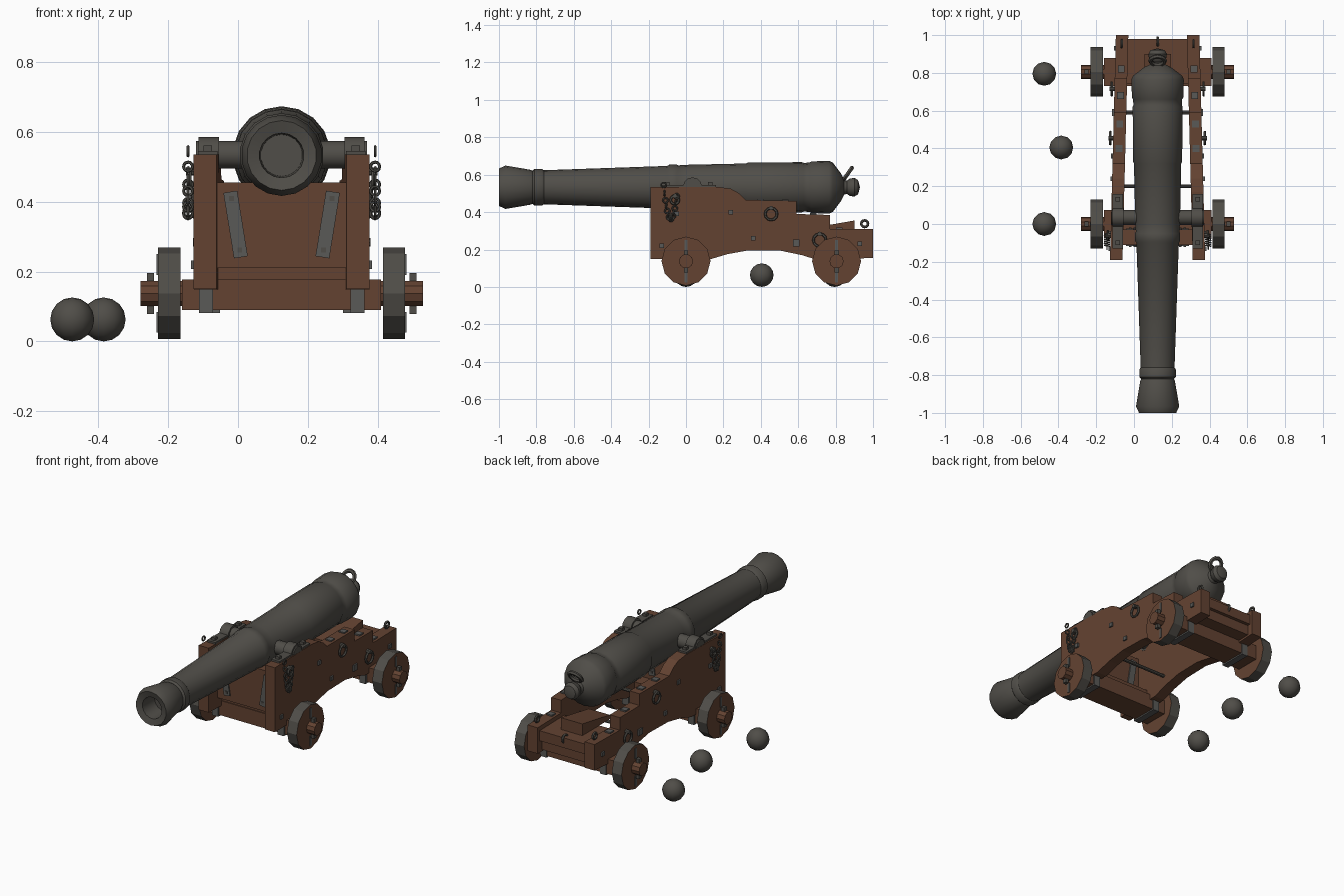
import bpy, bmesh, math
from mathutils import Vector

cube = bpy.data.objects.get("Cube")
if cube:
    bpy.data.objects.remove(cube, do_unlink=True)

C = 0.125          # centre line of the gun and carriage
SIDES = ((-1, "right"), (1, "left"))


def material(name, rgb):
    m = bpy.data.materials.new(name)
    m.use_nodes = True
    m.diffuse_color = (*rgb, 1)
    bsdf = m.node_tree.nodes["Principled BSDF"]
    bsdf.inputs["Base Color"].default_value = (*rgb, 1)
    bsdf.inputs["Roughness"].default_value = 0.8
    return m


WOOD = material("brown wood", (0.125, 0.055, 0.031))
IRON = material("dark iron", (0.08, 0.075, 0.065))
STRAP = material("grey strap iron", (0.1, 0.1, 0.095))


def finish(ob, name, mat, smooth=False):
    ob.name = ob.data.name = name
    ob.data.materials.append(mat)
    if smooth:
        bpy.ops.object.select_all(action="DESELECT")
        ob.select_set(True)
        bpy.context.view_layer.objects.active = ob
        bpy.ops.object.shade_smooth_by_angle(angle=math.radians(35))
    return ob


def from_bmesh(bm, name, mat, smooth=False):
    bmesh.ops.recalc_face_normals(bm, faces=bm.faces)
    me = bpy.data.meshes.new(name)
    bm.to_mesh(me)
    bm.free()
    ob = bpy.data.objects.new(name, me)
    bpy.context.collection.objects.link(ob)
    return finish(ob, name, mat, smooth)


def box(name, lo, hi, mat, rot=(0, 0, 0)):
    lo, hi = Vector(lo), Vector(hi)
    bpy.ops.mesh.primitive_cube_add(size=1, location=(lo + hi) / 2, rotation=rot)
    ob = bpy.context.object
    ob.scale = hi - lo
    return finish(ob, name, mat)


def rod_x(name, x0, x1, y, z, r, mat, sides=12, smooth=True):
    bpy.ops.mesh.primitive_cylinder_add(vertices=sides, radius=r, depth=abs(x1 - x0),
                                        location=((x0 + x1) / 2, y, z),
                                        rotation=(0, math.pi / 2, 0))
    return finish(bpy.context.object, name, mat, smooth)


def ring(name, loc, major, minor, rot=(0, math.pi / 2, 0)):
    bpy.ops.mesh.primitive_torus_add(major_segments=12, minor_segments=6, location=loc,
                                     rotation=rot, major_radius=major, minor_radius=minor)
    return finish(bpy.context.object, name, IRON, True)


def lathe_y(name, profile, x, z, mat, sides=18):
    """Turn (y, radius) points about a line along y; zero radius closes an end."""
    bm = bmesh.new()
    rings = []
    for y, r in profile:
        rings.append([bm.verts.new((x + r * math.sin(a), y, z + r * math.cos(a)))
                      for a in (2 * math.pi * i / sides for i in range(sides))])
    for a, b in zip(rings, rings[1:]):
        for i in range(sides):
            j = (i + 1) % sides
            bm.faces.new((a[i], a[j], b[j], b[i]))
    bmesh.ops.remove_doubles(bm, verts=bm.verts, dist=1e-5)
    return from_bmesh(bm, name, mat, True)


def slab_x(name, outline, x0, x1, mat, shear=0.0):
    """Extrude a (y, z) outline along x, leaning inwards towards the rear."""
    bm = bmesh.new()
    face = bm.faces.new([bm.verts.new((x0, y, z)) for y, z in outline])
    out = bmesh.ops.extrude_face_region(bm, geom=[face])
    for v in out["geom"]:
        if isinstance(v, bmesh.types.BMVert):
            v.co.x = x1
    for v in bm.verts:
        v.co.x += shear * (v.co.y + 0.19)
    return from_bmesh(bm, name, mat)


# Barrel with bore, muzzle swell, reinforcing bands, breech and knob
barrel = [(-0.88, 0), (-0.88, 0.06), (-0.99, 0.064), (-1.0, 0.1), (-0.965, 0.116),
          (-0.83, 0.093), (-0.82, 0.088), (-0.81, 0.098), (-0.77, 0.098), (-0.76, 0.091),
          (-0.1, 0.114), (-0.09, 0.121), (-0.05, 0.121), (-0.04, 0.117), (0.0, 0.12),
          (0.32, 0.127), (0.33, 0.132), (0.62, 0.134), (0.63, 0.13), (0.66, 0.132),
          (0.67, 0.138), (0.765, 0.141), (0.785, 0.132), (0.83, 0.072), (0.845, 0.04),
          (0.86, 0.035), (0.875, 0.046), (0.9, 0.05), (0.92, 0.038), (0.93, 0)]
lathe_y("barrel", barrel, C, 0.533, IRON)
rod_x("trunnions", C - 0.245, C + 0.245, 0.035, 0.535, 0.04, IRON)
ring("breeching_loop", (C, 0.865, 0.605), 0.038, 0.012, (math.radians(55), 0, 0))

# Side cheeks
cheek = [(-0.19, 0.15), (-0.19, 0.535), (0.17, 0.535), (0.24, 0.525), (0.285, 0.5),
         (0.32, 0.465), (0.59, 0.46), (0.59, 0.39), (0.77, 0.385), (0.77, 0.31),
         (1.0, 0.31), (1.0, 0.155), (0.7, 0.145), (0.62, 0.17), (0.5, 0.195),
         (0.33, 0.195), (0.22, 0.175), (0.12, 0.145)]


def cheek_x(y, off):
    return off - 0.026 * (y + 0.19)


for s, side in SIDES:
    slab_x(side + "_cheek", cheek, C + s * 0.186, C + s * 0.252, WOOD, -0.026 * s)

    # Cap over the trunnion
    rod_x(side + "_cap", C + s * 0.18, C + s * 0.238, 0.035, 0.535, 0.051, IRON)
    xs = sorted((C + s * 0.184, C + s * 0.24))
    box(side + "_cap_strap", (xs[0], -0.13, 0.533), (xs[1], 0.16, 0.546), IRON)
    for y in (-0.1, 0.13):
        box(side + "_cap_bolt", (C + s * 0.212 - 0.012, y - 0.012, 0.54),
            (C + s * 0.212 + 0.012, y + 0.012, 0.562), IRON)

    # Ring bolts hanging on the outer face
    for y, z, r in ((-0.06, 0.465, 0.022), (0.455, 0.39, 0.032), (0.715, 0.25, 0.034)):
        x = C + s * cheek_x(y, 0.252)
        rod_x(side + "_ring_bolt", x - s * 0.01, x + s * 0.026, y, z + r, 0.012, IRON, 8)
        ring(side + "_ring", (x + s * 0.015, y, z), r, 0.007)
    ring(side + "_rear_eye", (C + s * 0.19, 0.955, 0.338), 0.018, 0.007)

    # Flat plates and bolt heads
    for y, z, h in ((0.59, 0.235, 0.018), (0.36, 0.26, 0.012), (-0.13, 0.22, 0.012),
                    (-0.05, 0.39, 0.012), (0.24, 0.4, 0.012), (0.93, 0.23, 0.012)):
        x = C + s * cheek_x(y, 0.252)
        box(side + "_bolt_plate", (x - 0.009, y - h, z - h), (x + 0.009, y + h, z + h), STRAP)
    for y, z in ((0.4, 0.463), (0.53, 0.46), (0.68, 0.388), (0.82, 0.31)):
        x = C + s * cheek_x(y, 0.219)
        box(side + "_top_plate", (x - 0.018, y - 0.018, z - 0.01),
            (x + 0.018, y + 0.018, z + 0.008), STRAP)

    # Chain of alternating links drooping from the cap
    for i in range(15):
        t = i / 14
        loc = (C + s * 0.268, -0.12 + 0.07 * t, 0.545 - 0.06 * t - 0.6 * t * (1 - t))
        ring(side + "_chain_link", loc, 0.013, 0.0045, (0, math.pi / 2, (i % 2) * 1.4))

    # Iron straps holding the axles
    for y in (0.0, 0.8):
        x = C + s * cheek_x(y, 0.222)
        box(side + "_axle_strap", (x - 0.02, y - 0.085, 0.082),
            (x + 0.02, y + 0.085, 0.16), STRAP)

# Axles, wheels and linchpins
for y, place in ((0.0, "front"), (0.805, "rear")):
    box(place + "_axle_beam", (C - 0.285, y - 0.075, 0.09), (C + 0.285, y + 0.075, 0.178), WOOD)
    rod_x(place + "_axle", C - 0.405, C + 0.405, y, 0.137, 0.038, WOOD, 10)
    for s, side in SIDES:
        name = place + "_" + side
        wheel = rod_x(name + "_wheel", C + s * 0.29, C + s * 0.354, y, 0.138, 0.131,
                      WOOD, 12, False)
        wheel.data.materials.append(IRON)
        for p in wheel.data.polygons:      # iron tyre round the rim
            p.material_index = 0 if abs(p.normal.z) > 0.9 else 1
        x = C + s * 0.376
        box(name + "_linchpin", (x - 0.01, y - 0.012, 0.078), (x + 0.01, y + 0.012, 0.196), IRON)
        for z in (0.055, 0.22):            # plank joint cleats on the wheel face
            x = C + s * 0.354
            box(name + "_wheel_cleat", (x - 0.004, y - 0.008, z - 0.03),
                (x + 0.004, y + 0.008, z + 0.03), STRAP)

# Front transom with leaning straps on both faces
box("front_transom", (C - 0.187, -0.11, 0.21), (C + 0.187, -0.03, 0.455), WOOD)
box("front_bolster", (C - 0.19, -0.07, 0.17), (C + 0.19, 0.05, 0.215), WOOD)
for s, side in SIDES:
    for y in (-0.113, -0.027):
        box(side + "_transom_strap", (C + s * 0.132 - 0.02, y - 0.004, 0.24),
            (C + s * 0.132 + 0.02, y + 0.004, 0.43), STRAP, (0, s * 0.16, 0))
        for dx, z in ((-0.012, 0.262), (0.012, 0.41)):
            box(side + "_strap_bolt", (C + s * (0.132 + dx) - 0.007, y - 0.008, z - 0.007),
                (C + s * (0.132 + dx) + 0.007, y + 0.008, z + 0.007), IRON)

# Rear bed, transom and elevating wedge
box("rear_bed", (C - 0.165, 0.74, 0.225), (C + 0.165, 0.98, 0.285), WOOD)
box("rear_transom", (C - 0.165, 0.88, 0.165), (C + 0.165, 0.96, 0.23), WOOD)
box("rear_bolster", (C - 0.17, 0.74, 0.17), (C + 0.17, 0.87, 0.23), WOOD)
wedge = [(0.64, 0.285), (0.9, 0.285), (0.9, 0.355), (0.64, 0.31)]
slab_x("elevating_wedge", wedge, C - 0.07, C + 0.07, WOOD)
ring("tail_ring", (C, 0.965, 0.275), 0.022, 0.007)

# Tie rods through the cheeks
for y, z in ((0.59, 0.24), (0.2, 0.24)):
    rod_x("tie_rod", C - 0.24, C + 0.24, y, z, 0.01, IRON, 8)

# Cannonballs on the ground
for x, y in ((-0.475, 0.795), (-0.385, 0.405), (-0.475, 0.0)):
    bpy.ops.mesh.primitive_uv_sphere_add(segments=12, ring_count=8, radius=0.063,
                                         location=(x, y, 0.063))
    finish(bpy.context.object, "cannonball", IRON, True)
